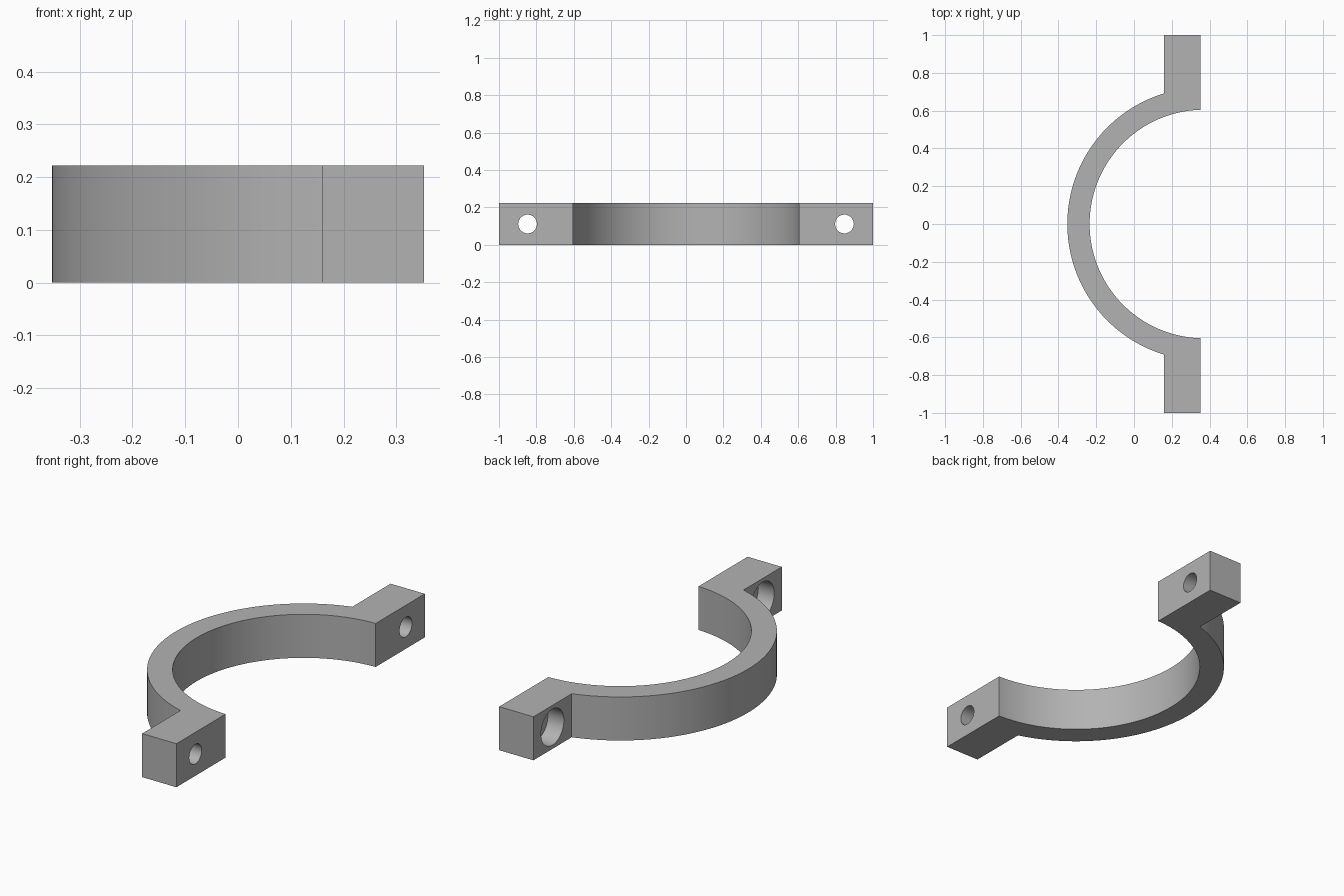
import bpy, bmesh
from math import sin, cos, acos, pi

HEIGHT = 0.222
CENTRE_X, R_IN, R_OUT = 0.37, 0.605, 0.723
LUG_X0, LUG_X1 = 0.16, 0.353
BOLT_Y, BOLT_R = 0.847, 0.05
BORE_R, BORE_DEPTH = 0.092, 0.09
STEPS = 80

if "Cube" in bpy.data.objects:
    bpy.data.objects.remove(bpy.data.objects["Cube"])

grey = bpy.data.materials.new("plain grey")
grey.use_nodes = True
colour = (0.45, 0.45, 0.45, 1)
grey.diffuse_color = colour
grey.node_tree.nodes["Principled BSDF"].inputs["Base Color"].default_value = colour


def arc(radius, x_end):
    """Points from the +y end round the -x side to the -y end."""
    start = acos((x_end - CENTRE_X) / radius)
    angles = [start + (2 * pi - 2 * start) * i / STEPS for i in range(STEPS + 1)]
    return [(CENTRE_X + radius * cos(a), radius * sin(a)) for a in angles]


def make_object(name, bm):
    bmesh.ops.recalc_face_normals(bm, faces=bm.faces)
    mesh = bpy.data.meshes.new(name)
    bm.to_mesh(mesh)
    bm.free()
    mesh.materials.append(grey)
    obj = bpy.data.objects.new(name, mesh)
    bpy.context.collection.objects.link(obj)
    return obj


def cutter(name, y, radius, x0, x1):
    """Cylinder along x."""
    bpy.ops.mesh.primitive_cylinder_add(vertices=48, radius=radius, depth=x1 - x0,
                                        location=((x0 + x1) / 2, y, HEIGHT / 2),
                                        rotation=(0, pi / 2, 0))
    obj = bpy.context.object
    obj.name = name
    obj.hide_render = True
    obj.data.materials.append(grey)
    return obj


# Half ring with a square lug at each end, extruded from one outline
outline = arc(R_OUT, LUG_X0)
outline += [(LUG_X0, -1), (LUG_X1, -1)]
outline += reversed(arc(R_IN, LUG_X1))
outline += [(LUG_X1, 1), (LUG_X0, 1)]
bm = bmesh.new()
base = bm.faces.new([bm.verts.new((x, y, 0)) for x, y in outline])
top = bmesh.ops.extrude_face_region(bm, geom=[base])["geom"]
bmesh.ops.translate(bm, vec=(0, 0, HEIGHT),
                    verts=[v for v in top if isinstance(v, bmesh.types.BMVert)])
clamp = make_object("clamp_half", bm)

# Bolt holes, counterbored on the outer side
cutters = []
for side, s in (("left", 1), ("right", -1)):
    cutters.append(cutter("bolt_hole_" + side, s * BOLT_Y, BOLT_R, 0, 0.5))
    cutters.append(cutter("counterbore_" + side, s * BOLT_Y, BORE_R, 0, LUG_X0 + BORE_DEPTH))
bpy.ops.object.select_all(action='DESELECT')
clamp.select_set(True)
bpy.context.view_layer.objects.active = clamp
for c in cutters:
    mod = clamp.modifiers.new(c.name, 'BOOLEAN')
    mod.operation = 'DIFFERENCE'
    mod.solver = 'EXACT'
    mod.object = c
    bpy.ops.object.modifier_apply(modifier=mod.name)
    bpy.data.objects.remove(c)
bpy.ops.object.shade_smooth_by_angle(angle=pi / 6)
